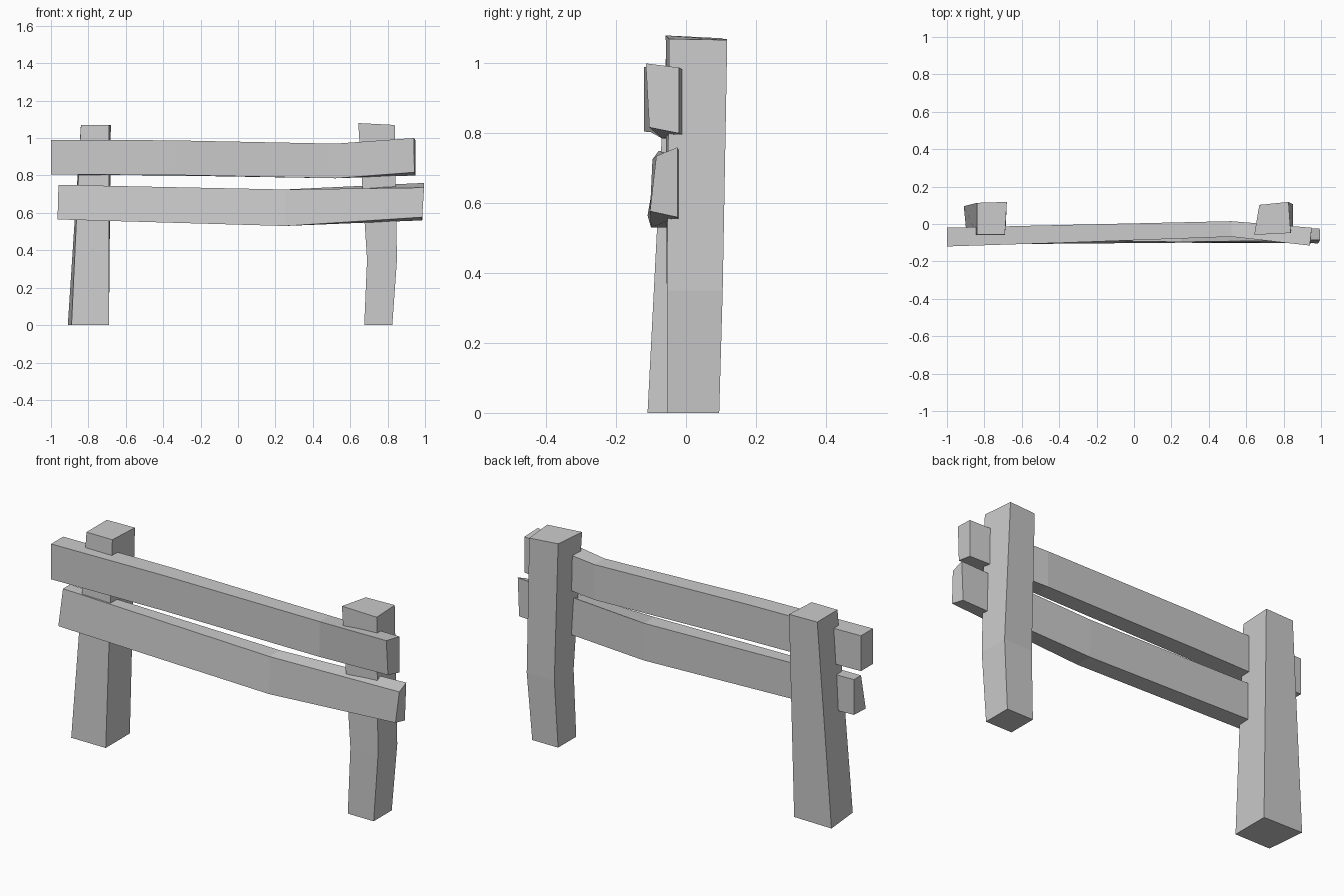
import bpy, bmesh


def loft(name, sections):
    """Join four-sided cross-sections into a closed, flat-faced timber."""
    bm = bmesh.new()
    rings = [[bm.verts.new(p) for p in s] for s in sections]
    for a, b in zip(rings, rings[1:]):
        for i in range(4):
            j = (i + 1) % 4
            bm.faces.new((a[i], a[j], b[j], b[i]))
    bm.faces.new(rings[0])
    bm.faces.new(rings[-1])
    bmesh.ops.recalc_face_normals(bm, faces=bm.faces)
    me = bpy.data.meshes.new(name)
    bm.to_mesh(me)
    bm.free()
    ob = bpy.data.objects.new(name, me)
    bpy.context.collection.objects.link(ob)
    return ob


def level(z, *xy):
    """Horizontal post section at height z."""
    return [(x, y, z) for x, y in xy]


def upright(x, *yz):
    """Vertical rail section at position x."""
    return [(x, y, z) for y, z in yz]


# Left post, tapering upward
loft("left_post", [
    level(0, (-0.89, -0.11), (-0.69, -0.11), (-0.69, 0.09), (-0.91, 0.095)),
    level(1.07, (-0.84, -0.055), (-0.69, -0.055), (-0.68, 0.118), (-0.84, 0.113)),
])

# Right post, with a knee and a slanted top
loft("right_post", [
    level(0, (0.675, -0.055), (0.825, -0.055), (0.825, 0.095), (0.675, 0.095)),
    level(0.35, (0.69, -0.055), (0.85, -0.055), (0.85, 0.105), (0.69, 0.105)),
    [(0.643, -0.058, 1.08), (0.838, -0.048, 1.07), (0.826, 0.118, 1.067), (0.67, 0.102, 1.072)],
])

# Upper rail: corners run front bottom, back bottom, back top, front top
loft("upper_rail", [
    upright(-1.0, (-0.12, 0.805), (-0.02, 0.805), (-0.02, 0.99), (-0.12, 0.99)),
    upright(-0.37, (-0.10, 0.803), (-0.005, 0.80), (-0.005, 0.988), (-0.10, 0.988)),
    upright(0.52, (-0.068, 0.785), (0.015, 0.785), (0.015, 0.97), (-0.068, 0.97)),
    [(0.943, -0.105, 0.817), (0.95, -0.02, 0.80), (0.95, -0.02, 0.988), (0.94, -0.115, 1.0)],
])

# Lower rail: sags in the middle, skewed right end
loft("lower_rail", [
    [(-0.965, -0.11, 0.565), (-0.96, -0.02, 0.565), (-0.96, -0.02, 0.75), (-0.96, -0.078, 0.75)],
    upright(0.25, (-0.10, 0.53), (-0.01, 0.53), (-0.01, 0.725), (-0.096, 0.725)),
    [(0.985, -0.103, 0.577), (0.985, -0.025, 0.56), (0.993, -0.025, 0.76), (0.995, -0.085, 0.735)],
])
